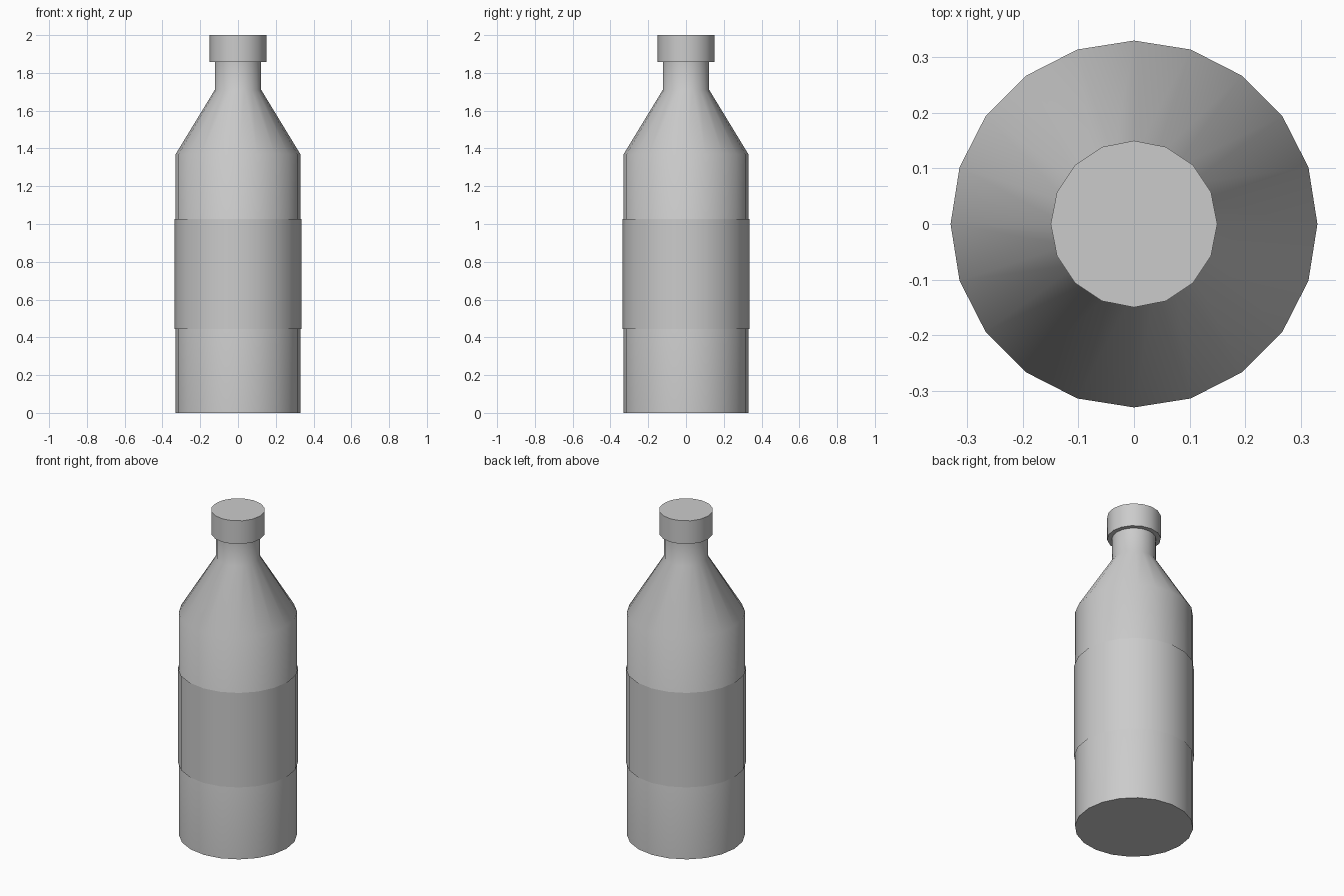
import bpy, bmesh, math

if "Cube" in bpy.data.objects:
    bpy.data.objects.remove(bpy.data.objects["Cube"])

grey = bpy.data.materials.new("light_grey")
grey.diffuse_color = (0.6, 0.6, 0.6, 1)
grey.use_nodes = True
grey.node_tree.nodes["Principled BSDF"].inputs["Base Color"].default_value = grey.diffuse_color


def lathe(name, profile, sides, cap_bottom=True, cap_top=True):
    """Revolve (radius, z) points around the z axis."""
    bm = bmesh.new()
    rings = []
    for r, z in profile:
        rings.append([bm.verts.new((r * math.cos(2 * math.pi * i / sides),
                                    r * math.sin(2 * math.pi * i / sides), z))
                      for i in range(sides)])
    for lo, hi in zip(rings, rings[1:]):
        for i in range(sides):
            j = (i + 1) % sides
            bm.faces.new((lo[i], lo[j], hi[j], hi[i]))
    if cap_bottom:
        bm.faces.new(rings[0][::-1])
    if cap_top:
        bm.faces.new(rings[-1])
    me = bpy.data.meshes.new(name)
    bm.to_mesh(me)
    bm.free()
    me.materials.append(grey)
    ob = bpy.data.objects.new(name, me)
    bpy.context.collection.objects.link(ob)
    bpy.ops.object.select_all(action='DESELECT')
    ob.select_set(True)
    bpy.context.view_layer.objects.active = ob
    bpy.ops.object.shade_smooth_by_angle(angle=math.radians(40))
    return ob


# Bottle: straight body, sloped shoulder, narrow neck
lathe("bottle", [(0.33, 0), (0.33, 1.37), (0.123, 1.71), (0.123, 1.86)], 20)

# Label: thin open sleeve around the body
lathe("label", [(0.335, 0.445), (0.335, 1.027)], 20, False, False)

# Cap
lathe("cap", [(0.15, 1.857), (0.15, 2.0)], 16)
